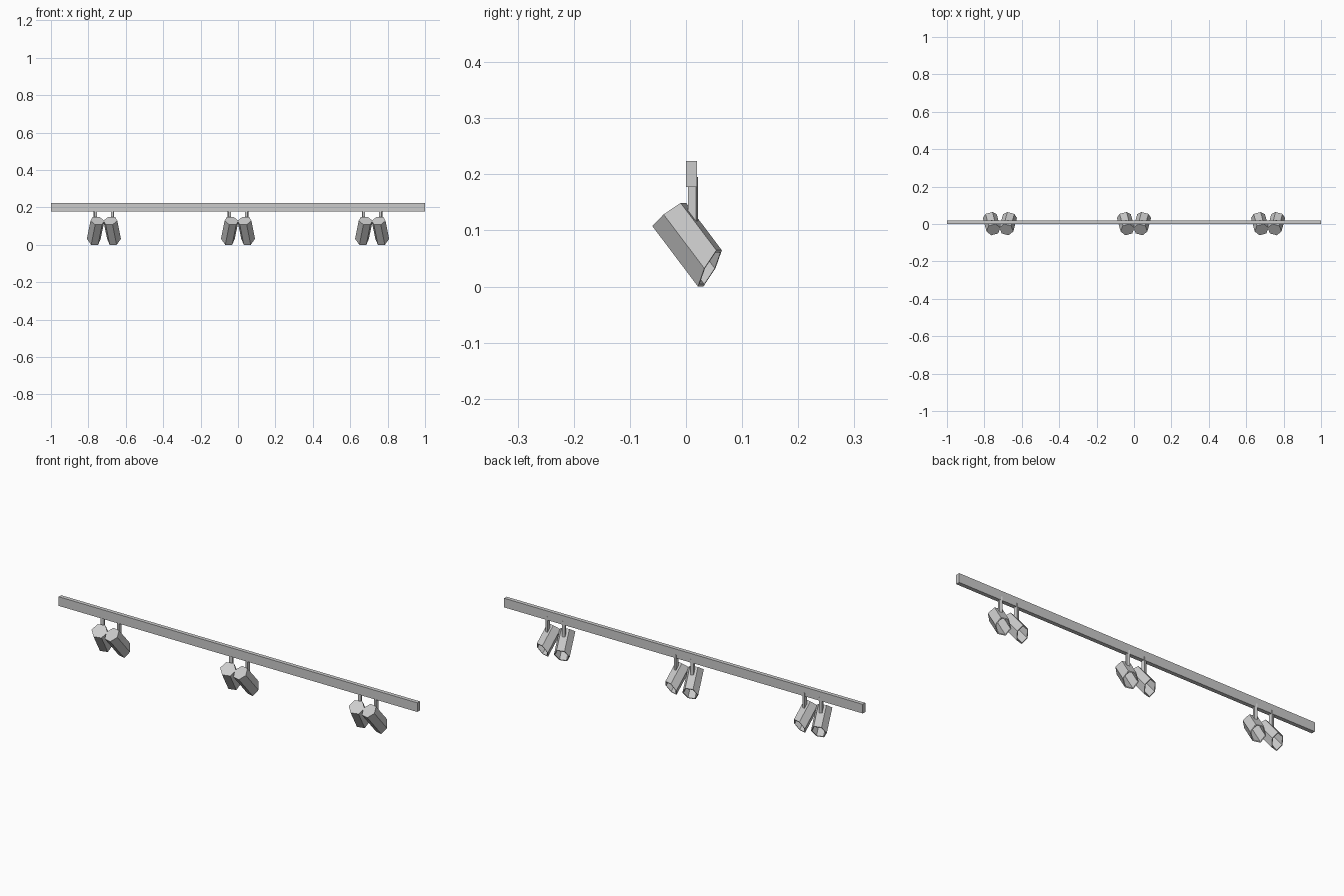
import bpy, bmesh
from math import radians, cos, sin
from mathutils import Matrix, Vector

if "Cube" in bpy.data.objects:
    bpy.data.objects.remove(bpy.data.objects["Cube"])

YAW, PITCH = radians(15), radians(38)
POLE_Y = 0.0125


def finish(name, bm, matrix=Matrix()):
    bm.transform(matrix)
    bmesh.ops.recalc_face_normals(bm, faces=bm.faces)
    mesh = bpy.data.meshes.new(name)
    bm.to_mesh(mesh)
    bm.free()
    obj = bpy.data.objects.new(name, mesh)
    bpy.context.collection.objects.link(obj)


def box(name, size, centre, base=Matrix()):
    bm = bmesh.new()
    bmesh.ops.create_cube(bm, size=1, matrix=Matrix.Translation(centre) @ Matrix.Diagonal((*size, 1)))
    finish(name, bm, base)


def hexagon(bm, r, depth, slope):
    pts = [(r * cos(radians(60 * k)), r * sin(radians(60 * k))) for k in range(6)]
    return [bm.verts.new((x, y, -depth + slope * y)) for x, y in pts]


# hollow hexagonal shade: closed cap, slanted open mouth
def shade(name, base):
    bm = bmesh.new()
    rings = [hexagon(bm, 0.0384, 0, 0), hexagon(bm, 0.0384, 0.122, 0.45),
             hexagon(bm, 0.0335, 0.122, 0.45), hexagon(bm, 0.0335, 0.006, 0)]
    for a, b in zip(rings, rings[1:]):
        for k in range(6):
            j = (k + 1) % 6
            bm.faces.new((a[k], a[j], b[j], b[k]))
    bm.faces.new(rings[0])
    bm.faces.new(rings[-1])
    finish(name, bm, base @ Matrix.Translation((0, -0.044, 0.1286)) @ Matrix.Rotation(PITCH, 4, 'X'))


# ceiling rail
box("rail", (2, 0.02, 0.046), (0, 0.01, 0.2005))

# three pairs of spotlights turned outwards
for i, cx in enumerate((-0.717, 0, 0.717)):
    for side, s in (("left", -1), ("right", 1)):
        base = Matrix.Translation((cx + s * 0.046, POLE_Y, 0)) @ Matrix.Rotation(-s * YAW, 4, 'Z')
        box(f"stem_{side}_{i + 1}", (0.0148, 0.0148, 0.09), (0, 0, 0.15), base)
        shade(f"lamp_shade_{side}_{i + 1}", base)
